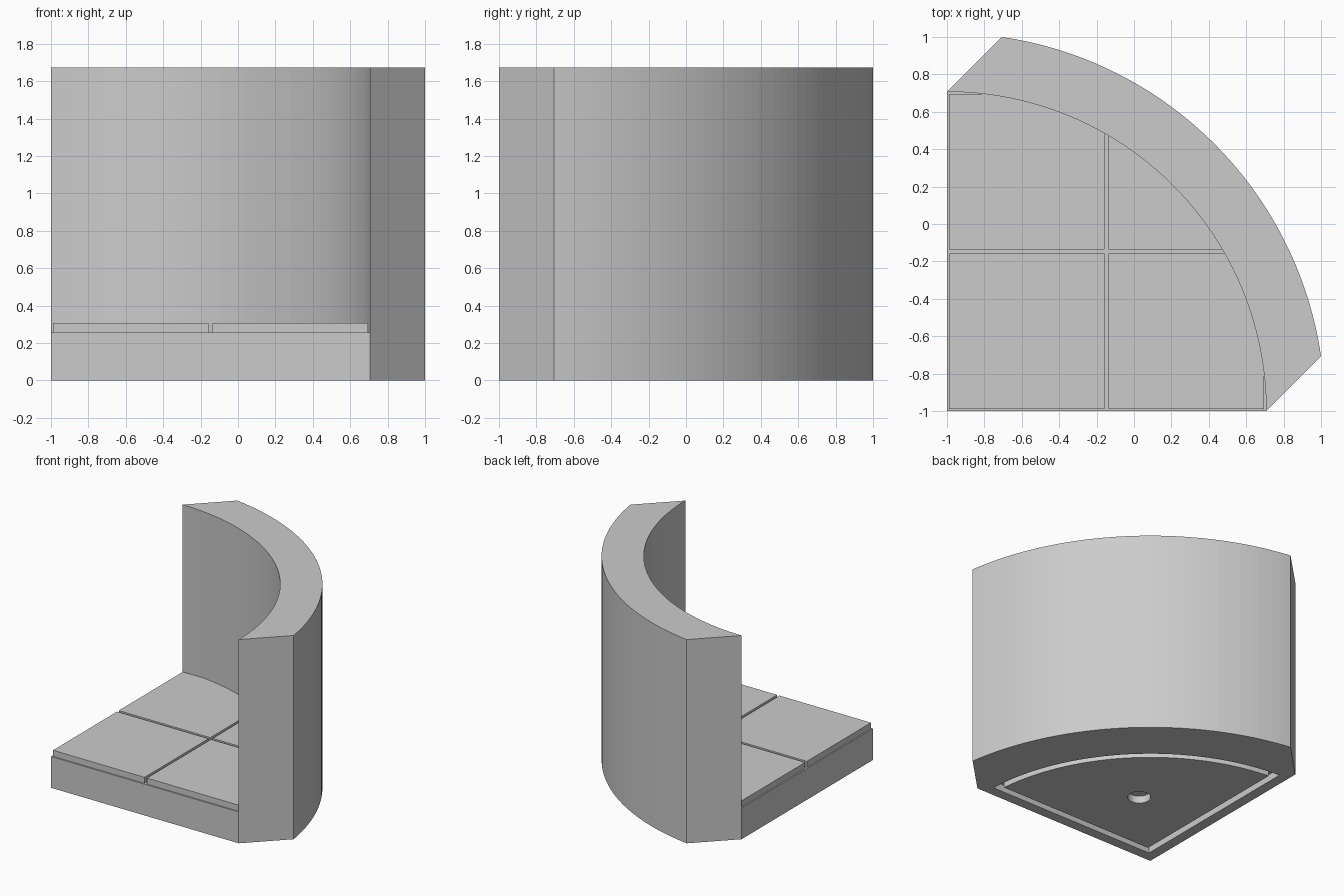
import bpy, bmesh, math

old = bpy.data.objects.get("Cube")
if old:
    bpy.data.objects.remove(old, do_unlink=True)

R = 1.707                       # inner radius of the curved wall
CORNER = -1.0                   # arc centre, the free corner of the floor
R_OUT = math.hypot(2, 2 - R)    # outer radius of the wall
FLOOR, TILE_TOP, TOP = 0.257, 0.307, 1.674
SEG = 48

grey = bpy.data.materials.new("light_grey")
grey.use_nodes = True
colour = (0.6, 0.6, 0.6, 1)
grey.diffuse_color = colour
grey.node_tree.nodes["Principled BSDF"].inputs["Base Color"].default_value = colour


def arc(radius, inset=0.0):
    """Points on a quarter arc whose ends lie `inset` from the straight sides."""
    a = math.asin(inset / radius)
    step = (math.pi / 2 - 2 * a) / SEG
    return [(CORNER + radius * math.cos(a + i * step),
             CORNER + radius * math.sin(a + i * step)) for i in range(SEG + 1)]


def sector(radius, inset=0.0):
    return [(CORNER + inset, CORNER + inset)] + arc(radius, inset)


def ring_of(bm, points, z):
    return [bm.verts.new((x, y, z)) for x, y in points]


def bridge(bm, a, b, closed=True):
    n = len(a)
    for i in range(n if closed else n - 1):
        j = (i + 1) % n
        bm.faces.new((a[i], a[j], b[j], b[i]))


def finish(bm, name):
    bmesh.ops.recalc_face_normals(bm, faces=bm.faces)
    mesh = bpy.data.meshes.new(name)
    bm.to_mesh(mesh)
    bm.free()
    mesh.materials.append(grey)
    ob = bpy.data.objects.new(name, mesh)
    bpy.context.collection.objects.link(ob)
    return ob


def prism(name, points, z0, z1):
    bm = bmesh.new()
    low, high = ring_of(bm, points, z0), ring_of(bm, points, z1)
    bridge(bm, low, high)
    bm.faces.new(low)
    bm.faces.new(high)
    return finish(bm, name)


def boolean(ob, cutter, operation):
    mod = ob.modifiers.new(cutter.name, 'BOOLEAN')
    mod.object, mod.operation, mod.solver = cutter, operation, 'EXACT'
    cutter.hide_render = True
    cutter.hide_viewport = True


# Floor and curved wall as one closed body
inner = arc(R)
spread = math.asin((2 - R) / R_OUT)
outer = arc(R_OUT, 2 - R)
bm = bmesh.new()
floor_arc, top_in = ring_of(bm, inner, FLOOR), ring_of(bm, inner, TOP)
low_out, top_out = ring_of(bm, outer, 0), ring_of(bm, outer, TOP)
c_low, c_floor = ring_of(bm, [(CORNER, CORNER)], 0) + ring_of(bm, [(CORNER, CORNER)], FLOOR)
e0, e1 = ring_of(bm, [inner[0], inner[-1]], 0)
bridge(bm, floor_arc, top_in, False)                          # inside of wall
bridge(bm, low_out, top_out, False)                           # outside of wall
bridge(bm, top_in, top_out, False)                            # wall top
bm.faces.new([c_floor] + floor_arc)                           # floor top
bm.faces.new([c_low, e0] + low_out + [e1])                    # underside
bm.faces.new((c_low, e0, floor_arc[0], c_floor))              # front edge
bm.faces.new((c_low, e1, floor_arc[-1], c_floor))             # side edge
bm.faces.new((e0, low_out[0], top_out[0], top_in[0], floor_arc[0]))
bm.faces.new((e1, low_out[-1], top_out[-1], top_in[-1], floor_arc[-1]))
body = finish(bm, "floor_and_wall")

# Groove in the underside, following the floor outline
OFFSET, WIDTH, DEPTH = 0.085, 0.055, 0.06
bm = bmesh.new()
rings = []
for off in (OFFSET, OFFSET + WIDTH):
    outline = sector(R - off, off)
    rings.append((ring_of(bm, outline, -0.1), ring_of(bm, outline, DEPTH)))
(out_low, out_high), (in_low, in_high) = rings
bridge(bm, out_low, out_high)
bridge(bm, in_low, in_high)
bridge(bm, out_low, in_low)
bridge(bm, out_high, in_high)
boolean(body, finish(bm, "groove_cutter"), 'DIFFERENCE')

# Round socket in the underside
cx = CORNER + 0.4 * R
circle = [(cx + 0.087 * math.cos(t * math.tau / 32),
           cx + 0.087 * math.sin(t * math.tau / 32)) for t in range(32)]
boolean(body, prism("socket_cutter", circle, -0.1, DEPTH), 'DIFFERENCE')

# Four floor tiles, trimmed where they run into the wall
trim = prism("tile_trim", [(-1.2, -1.2), (R_OUT - 1.15, -1.2)] + arc(R_OUT - 0.15)
             + [(-1.2, R_OUT - 1.15)], 0, 1)
GAP = 0.011
for row, depth_name in enumerate(("front", "back")):
    for col, side in enumerate(("right", "left")):
        x0, y0 = (CORNER + k * R / 2 + GAP for k in (col, row))
        x1, y1 = x0 + R / 2 - 2 * GAP, y0 + R / 2 - 2 * GAP
        tile = prism(f"floor_tile_{depth_name}_{side}",
                     [(x0, y0), (x1, y0), (x1, y1), (x0, y1)], FLOOR - 0.01, TILE_TOP)
        boolean(tile, trim, 'INTERSECT')
